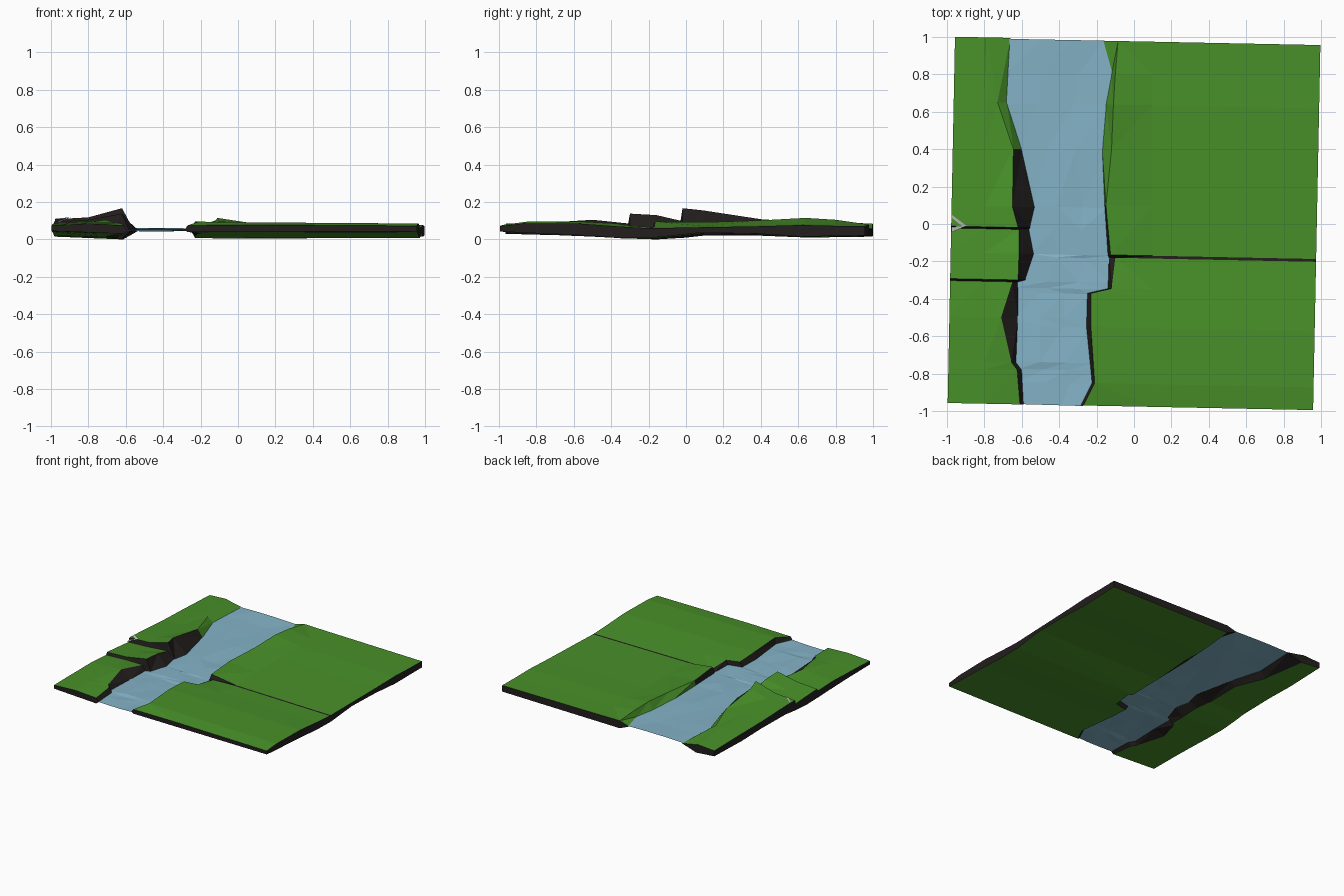
import bpy, bmesh, random
random.seed(4)


def material(name, rgb):
    m = bpy.data.materials.new(name)
    m.diffuse_color = (*rgb, 1)
    return m


GRASS = material("grass", (0.065, 0.28, 0.022))
EARTH = material("earth", (0.017, 0.013, 0.013))
WATER = material("water", (0.23, 0.45, 0.57))


def finish(name, bm, mats):
    bmesh.ops.remove_doubles(bm, verts=bm.verts, dist=0.0005)
    bmesh.ops.triangulate(bm, faces=bm.faces)
    bmesh.ops.recalc_face_normals(bm, faces=bm.faces)
    me = bpy.data.meshes.new(name)
    bm.to_mesh(me)
    bm.free()
    for m in mats:
        me.materials.append(m)
    ob = bpy.data.objects.new(name, me)
    bpy.context.collection.objects.link(ob)
    return ob


def bank(name, rows, side, mid_x, mid_lift, outer_lift, grassy_from):
    """Loft a closed slab along the river; doubled rows make fault steps."""
    bm = bmesh.new()
    rings = []
    for y, xt, zt, xf, zf, zo, zb in rows:
        xo = side * 0.977 + 0.02 * y

        def pt(x, z):
            return bm.verts.new((x, y - 0.02 * (x - xf) + 0, z))
        rings.append([pt(xo, zo), pt(mid_x, zo + mid_lift), pt(xt, zt),
                      pt(xf, zf), pt(xt, zb), pt(xo, zb + outer_lift)])
    for i in range(len(rings) - 1):
        a, b = rings[i], rings[i + 1]
        fault = rows[i + 1][0] - rows[i][0] < 0.021
        for k in range(6):
            j = (k + 1) % 6
            f = bm.faces.new((a[k], a[j], b[j], b[k]))
            grass = (k in (0, 1) and not fault) or k == 4
            if k == 2 and rows[i][0] >= grassy_from:
                grass = True
            f.material_index = 0 if grass else 1
    for ring in (rings[0], rings[-1]):
        bm.faces.new(ring).material_index = 1
    return finish(name, bm, (GRASS, EARTH))


# Rows: y, crest x, crest z, foot x, foot z, outer z, bottom z
LEFT = [
    (-0.965, -0.61, 0.075, -0.59, 0.045, 0.075, 0.030),
    (-0.78, -0.625, 0.085, -0.60, 0.047, 0.08, 0.025),
    (-0.74, -0.655, 0.09, -0.63, 0.047, 0.08, 0.025),
    (-0.50, -0.71, 0.105, -0.62, 0.047, 0.085, 0.015),
    (-0.31, -0.65, 0.085, -0.62, 0.043, 0.075, 0.005),
    (-0.30, -0.62, 0.138, -0.58, 0.043, 0.095, 0.005),
    (-0.16, -0.615, 0.13, -0.535, 0.045, 0.085, 0.0),
    (-0.03, -0.615, 0.10, -0.56, 0.045, 0.075, 0.008),
    (-0.02, -0.62, 0.167, -0.555, 0.045, 0.108, 0.008),
    (0.09, -0.65, 0.155, -0.53, 0.047, 0.105, 0.02),
    (0.40, -0.645, 0.108, -0.60, 0.05, 0.09, 0.02),
    (0.65, -0.73, 0.092, -0.68, 0.055, 0.085, 0.01),
    (0.995, -0.79, 0.08, -0.66, 0.055, 0.075, 0.015),
]
RIGHT = [
    (-0.97, -0.27, 0.075, -0.285, 0.05, 0.072, 0.04),
    (-0.85, -0.21, 0.095, -0.225, 0.048, 0.085, 0.033),
    (-0.55, -0.23, 0.095, -0.255, 0.045, 0.085, 0.02),
    (-0.37, -0.23, 0.085, -0.25, 0.045, 0.072, 0.008),
    (-0.345, -0.12, 0.08, -0.14, 0.045, 0.07, 0.006),
    (-0.18, -0.10, 0.06, -0.135, 0.045, 0.06, 0.005),
    (-0.165, -0.125, 0.095, -0.14, 0.045, 0.06, 0.005),
    (0.10, -0.15, 0.092, -0.157, 0.05, 0.065, 0.033),
    (0.40, -0.12, 0.102, -0.17, 0.055, 0.07, 0.028),
    (0.64, -0.11, 0.115, -0.15, 0.055, 0.077, 0.012),
    (0.80, -0.10, 0.105, -0.12, 0.055, 0.073, 0.015),
    (0.98, -0.085, 0.08, -0.17, 0.055, 0.072, 0.018),
]
bank("left_bank", LEFT, -1, -0.80, 0.01, 0.015, 0.4)
bank("right_bank", RIGHT, 1, 0.10, 0.006, 0.003, 0.1)


# River: rippled sheet between the two bank feet
def foot(rows, y):
    for a, b in zip(rows, rows[1:]):
        if y <= b[0]:
            break
    t = (y - a[0]) / (b[0] - a[0])
    return a[3] + t * (b[3] - a[3]), a[4] + t * (b[4] - a[4])


bm = bmesh.new()
grid = []
ys = sorted({r[0] for r in LEFT[1:-1]} | {r[0] for r in RIGHT[1:-1]})
ys = [-0.968] + [y for i, y in enumerate(ys) if i == 0 or y - ys[i - 1] > 0.011] + [0.985]
for y in ys:
    (xl, zl), (xr, zr) = foot(LEFT, y), foot(RIGHT, y)
    xl, xr = xl - 0.015, xr + 0.012
    row = []
    for k in range(4):
        t = k / 3
        j = random.uniform(-0.005, 0.005) if 0 < k < 3 else 0
        row.append(bm.verts.new((xl + (xr - xl) * t, y + 0.02 * (0.5 - t) * 0.5,
                                 zl + (zr - zl) * t + 0.002 + j)))
    grid.append(row)
for a, b in zip(grid, grid[1:]):
    for k in range(3):
        bm.faces.new((a[k], a[k + 1], b[k + 1], b[k]))
finish("river", bm, (WATER,))

# Bare grey rock patch at the outer end of the fault
bm = bmesh.new()
bm.faces.new([bm.verts.new(p) for p in
              ((-0.977, -0.045, 0.085), (-0.895, -0.01, 0.119), (-0.976, 0.05, 0.111))])
finish("bare_rock", bm, ())
